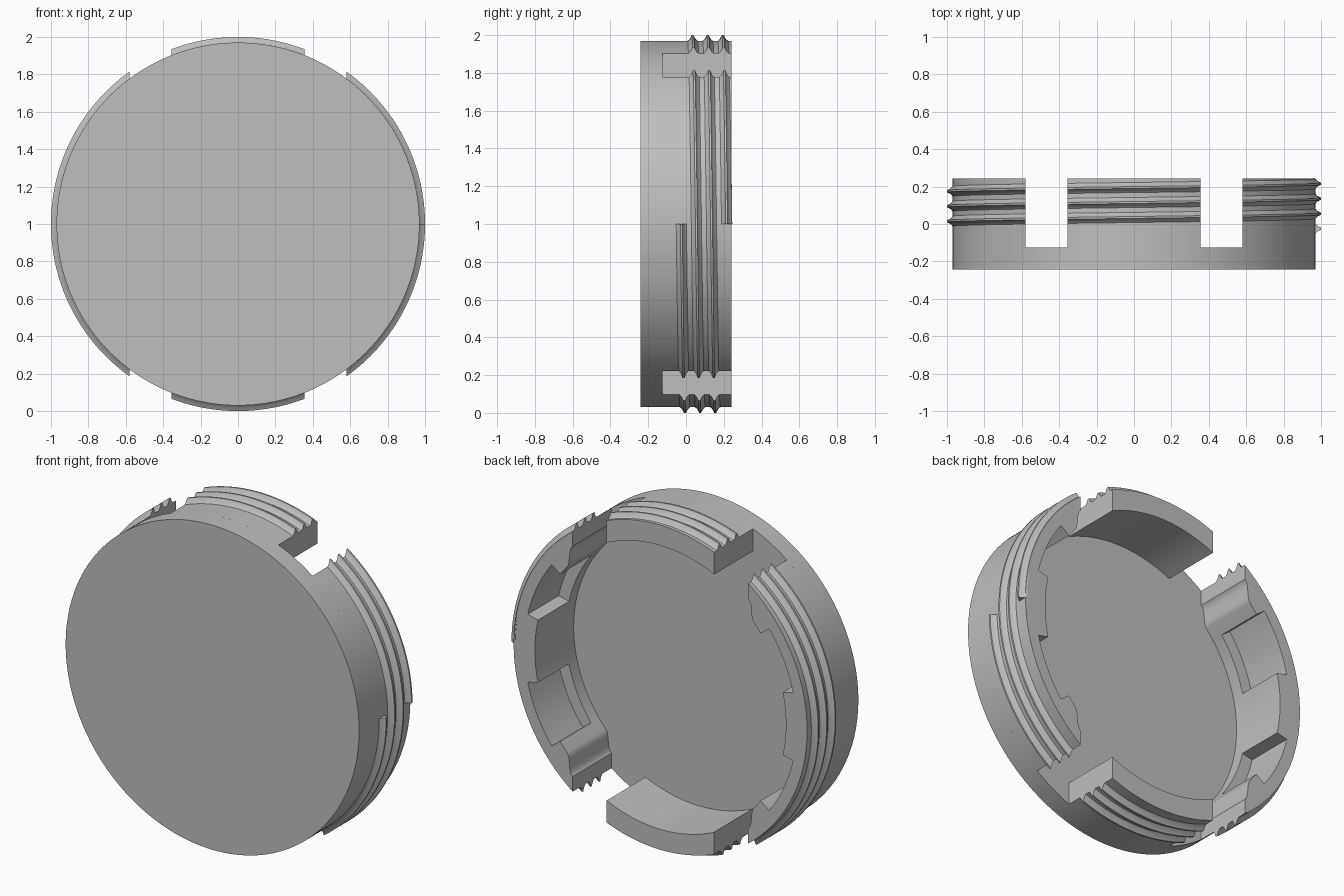
import bpy, bmesh
from math import sin, cos, acos, pi, radians, degrees

cube = bpy.data.objects.get("Cube")
if cube:
    bpy.data.objects.remove(cube, do_unlink=True)

# Dimensions
R, TIP = 0.97, 1.0                 # outer wall and thread crest radii
FRONT, FLOOR, BACK = -0.242, -0.125, 0.242
LEDGE = -0.05                      # bottom of the pockets
SLOT_IN, SLOT_OUT = 0.355, 0.58    # slot sides, as x positions
PITCH, START = 0.08, -0.025

grey = bpy.data.materials.new("plain grey")
grey.use_nodes = True
colour = (0.52, 0.52, 0.52, 1)
grey.diffuse_color = colour
grey.node_tree.nodes["Principled BSDF"].inputs["Base Color"].default_value = colour


def loft(name, rings):
    """Skin a list of equal closed rings and cap both ends."""
    bm = bmesh.new()
    loops = [[bm.verts.new(p) for p in ring] for ring in rings]
    n = len(loops[0])
    for a, b in zip(loops, loops[1:]):
        for i in range(n):
            j = (i + 1) % n
            bm.faces.new((a[i], a[j], b[j], b[i]))
    bm.faces.new(loops[0])
    bm.faces.new(loops[-1])
    bmesh.ops.remove_doubles(bm, verts=bm.verts[:], dist=0.0001)
    bmesh.ops.recalc_face_normals(bm, faces=bm.faces[:])
    mesh = bpy.data.meshes.new(name)
    bm.to_mesh(mesh)
    bm.free()
    mesh.materials.append(grey)
    obj = bpy.data.objects.new(name, mesh)
    bpy.context.collection.objects.link(obj)
    bpy.ops.object.select_all(action='DESELECT')
    obj.select_set(True)
    bpy.context.view_layer.objects.active = obj
    bpy.ops.object.shade_smooth_by_angle(angle=radians(30))
    return obj


def polar(r, a, y):
    """Point at angle a, running from +x down through the bottom."""
    return (r * cos(a), y, 1 - r * sin(a))


def spread(a, b, n):
    return [a + (b - a) * i / n for i in range(n + 1)]


# Front disc
loft("front_disc", [[polar(R, a, y) for a in spread(0, 2 * pi, 160)[:-1]]
                    for y in (FRONT, FLOOR)])


# Plain wall blocks at the top and bottom
def half_span(r):
    return pi / 2 - acos(SLOT_IN / r)


def block(name, mid):
    def ring(y):
        outer, inner = half_span(R), half_span(0.848)
        return ([polar(R, mid + a, y) for a in spread(-outer, outer, 24)] +
                [polar(0.848, mid + a, y) for a in spread(inner, -inner, 24)])
    loft(name, [ring(FLOOR), ring(BACK)])


block("bottom_wall", pi / 2)
block("top_wall", 3 * pi / 2)


# Side walls with two pockets each and flared ends
def inner_half(pocket):
    lip, deep, end = 0.83, 0.90, degrees(acos(SLOT_OUT / 0.90))
    pts = [(lip, a) for a in spread(0, 13, 6)]
    pts += [(deep if pocket else lip, a) for a in spread(13, 37, 10)]
    pts += [(lip, 37)]
    for t in spread(0, 1, 10):
        pts.append((lip + (deep - lip) * t * t * (3 - 2 * t), 42 + (end - 42) * t))
    return [(r, radians(a)) for r, a in pts]


def side(name, mid):
    def ring(y, pocket):
        outer = acos(SLOT_OUT / R)
        half = inner_half(pocket)
        inner = half[::-1] + [(r, -a) for r, a in half[1:]]
        return ([polar(R, mid + a, y) for a in spread(-outer, outer, 48)] +
                [polar(r, mid + a, y) for r, a in inner])
    loft(name, [ring(FLOOR, False), ring(LEDGE, False),
                ring(LEDGE, True), ring(BACK, True)])


side("left_wall", 0)
side("right_wall", pi)

# Screw thread: ridge section as (radius, offset along the axis)
RIDGE = [(R - 0.01, -0.03), (R, -0.027), (R + 0.009, -0.016), (TIP, -0.005),
         (TIP, 0.005), (R + 0.009, 0.016), (R, 0.027), (R - 0.01, 0.03)]


def thread(name, mid, reach, low=-1, high=1):
    """Ridge piece around mid; reach gives the half angle at each radius."""
    rings = []
    for t in spread(low, high, 40):
        ring = []
        for r, dy in RIDGE:
            a = mid + t * reach(r)
            ring.append(polar(r, a, START + PITCH * a / (2 * pi) + dy))
        rings.append(ring)
    loft(name, rings)


for k in range(7):
    thread(f"side_thread_{k + 1}", k * pi, lambda r: acos(SLOT_OUT / r),
           0 if k == 0 else -1, 0 if k == 6 else 1)
for k in range(6):
    thread(f"block_thread_{k + 1}", (k + 0.5) * pi, half_span)
